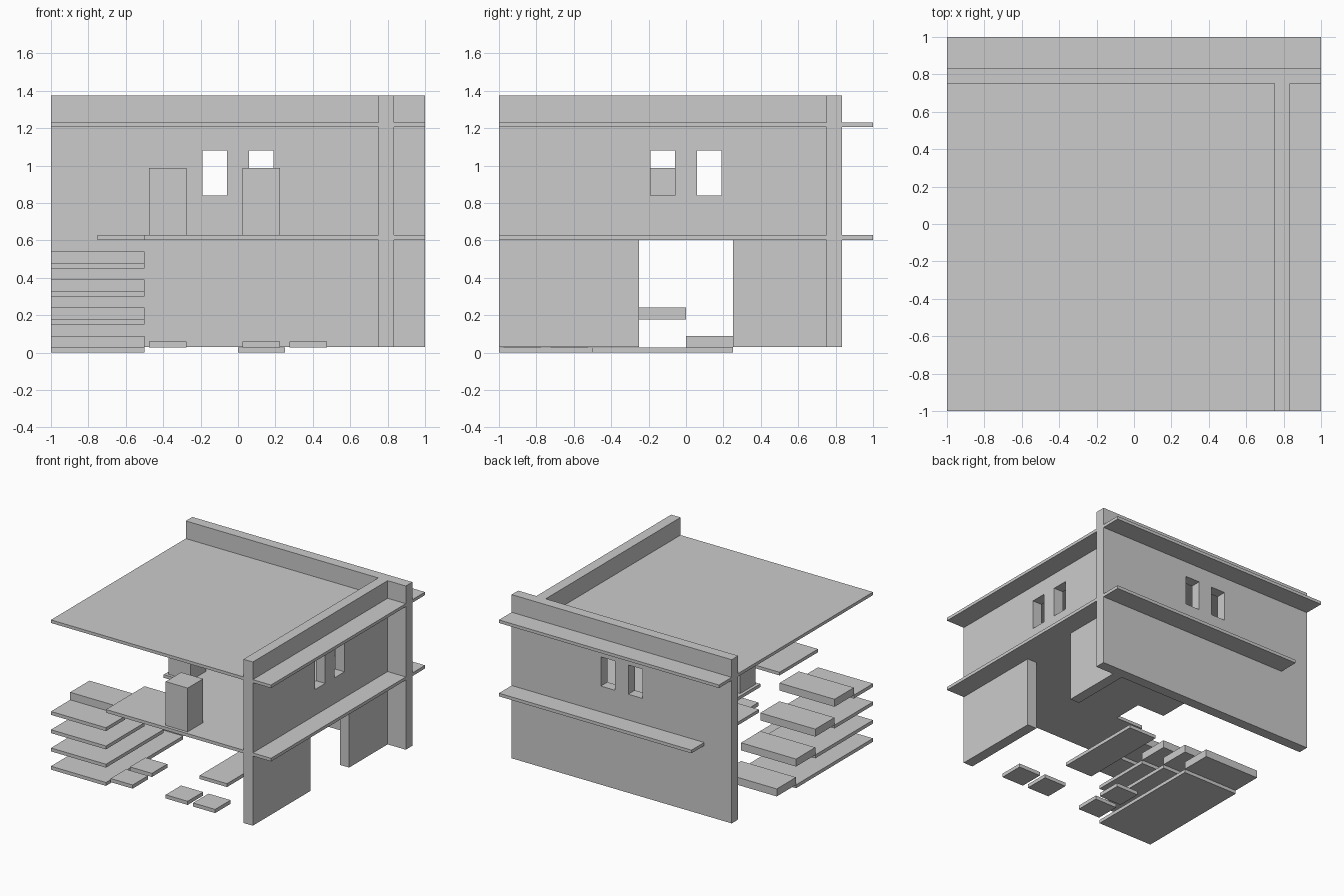
import bpy, bmesh

if "Cube" in bpy.data.objects:
    bpy.data.objects.remove(bpy.data.objects["Cube"])

GREY = bpy.data.materials.new("plain_grey")
GREY.diffuse_color = (0.6, 0.6, 0.6, 1)
GREY.use_nodes = True
GREY.node_tree.nodes["Principled BSDF"].inputs["Base Color"].default_value = GREY.diffuse_color


def finish(name, bm):
    mesh = bpy.data.meshes.new(name)
    bm.to_mesh(mesh)
    bm.free()
    mesh.materials.append(GREY)
    obj = bpy.data.objects.new(name, mesh)
    bpy.context.collection.objects.link(obj)
    return obj


def box(name, x, y, z):
    """Box from (min, max) pairs."""
    bm = bmesh.new()
    bmesh.ops.create_cube(bm, size=1)
    for v in bm.verts:
        v.co = [r[1] if c > 0 else r[0] for c, r in zip(v.co, (x, y, z))]
    return finish(name, bm)


def slab(name, outline, z0, z1):
    """Flat slab extruded from a plan outline."""
    bm = bmesh.new()
    face = bm.faces.new([bm.verts.new((x, y, z0)) for x, y in outline])
    up = bmesh.ops.extrude_face_region(bm, geom=[face])["geom"]
    for v in up:
        if isinstance(v, bmesh.types.BMVert):
            v.co.z = z1
    bmesh.ops.recalc_face_normals(bm, faces=bm.faces)
    return finish(name, bm)


def cut(wall, cutter):
    mod = wall.modifiers.new("opening", "BOOLEAN")
    mod.operation = "DIFFERENCE"
    mod.solver = "EXACT"
    mod.object = cutter
    cutter.hide_render = True
    cutter.hide_viewport = True
    cutter.display_type = "WIRE"


# Two walls that rise above the roof as parapets
WALL = (0.75, 0.835)
THROUGH = (0.7, 0.9)
back_wall = box("back_wall", (-1, 1), WALL, (0.03, 1.375))
side_wall = box("side_wall", WALL, (-1, 0.75), (0.03, 1.375))

# Paired windows in both walls, and a doorway in the side wall
for i, span in enumerate(((-0.19, -0.06), (0.06, 0.19))):
    cut(back_wall, box(f"back_window_cutter_{i}", span, THROUGH, (0.84, 1.08)))
    cut(side_wall, box(f"side_window_cutter_{i}", THROUGH, span, (0.84, 1.08)))
cut(side_wall, box("doorway_cutter", THROUGH, (-0.25, 0.25), (-0.1, 0.602)))

# Roof and stepped upper floor, both projecting past the walls
box("roof_slab", (-1, 1), (-1, 1), (1.205, 1.23))
slab("upper_floor", [(1, -1), (1, 1), (-0.75, 1), (-0.75, 0.125), (-0.5, 0.125),
                     (-0.5, -0.25), (-0.25, -0.25), (-0.25, -0.5),
                     (-0.5, -0.5), (-0.5, -1)], 0.602, 0.628)

# Stacked terraces, each with a thick step behind it
for i in range(4):
    z, y = 0.15 * i, -0.25 * i
    box(f"terrace_{i}", (-1, -0.5), (-1, y), (z, z + 0.028))
    box(f"step_{i}", (-1, -0.5), (y, y + 0.25), (z + 0.028, z + 0.09))

# Entrance path and stepping stones
box("entrance_path", (0, 0.25), (-0.5, 0.25), (0, 0.028))
for i, (x, y) in enumerate(((0.025, -0.975), (0.275, -0.975),
                            (-0.475, -0.975), (-0.475, -0.725))):
    box(f"stepping_stone_{i}", (x, x + 0.2), (y, y + 0.2), (0.028, 0.058))

# Tall blocks on the upper floor
for i, (x, y) in enumerate(((0.025, -0.975), (-0.475, -0.225))):
    box(f"tall_block_{i}", (x, x + 0.2), (y, y + 0.2), (0.628, 0.988))
